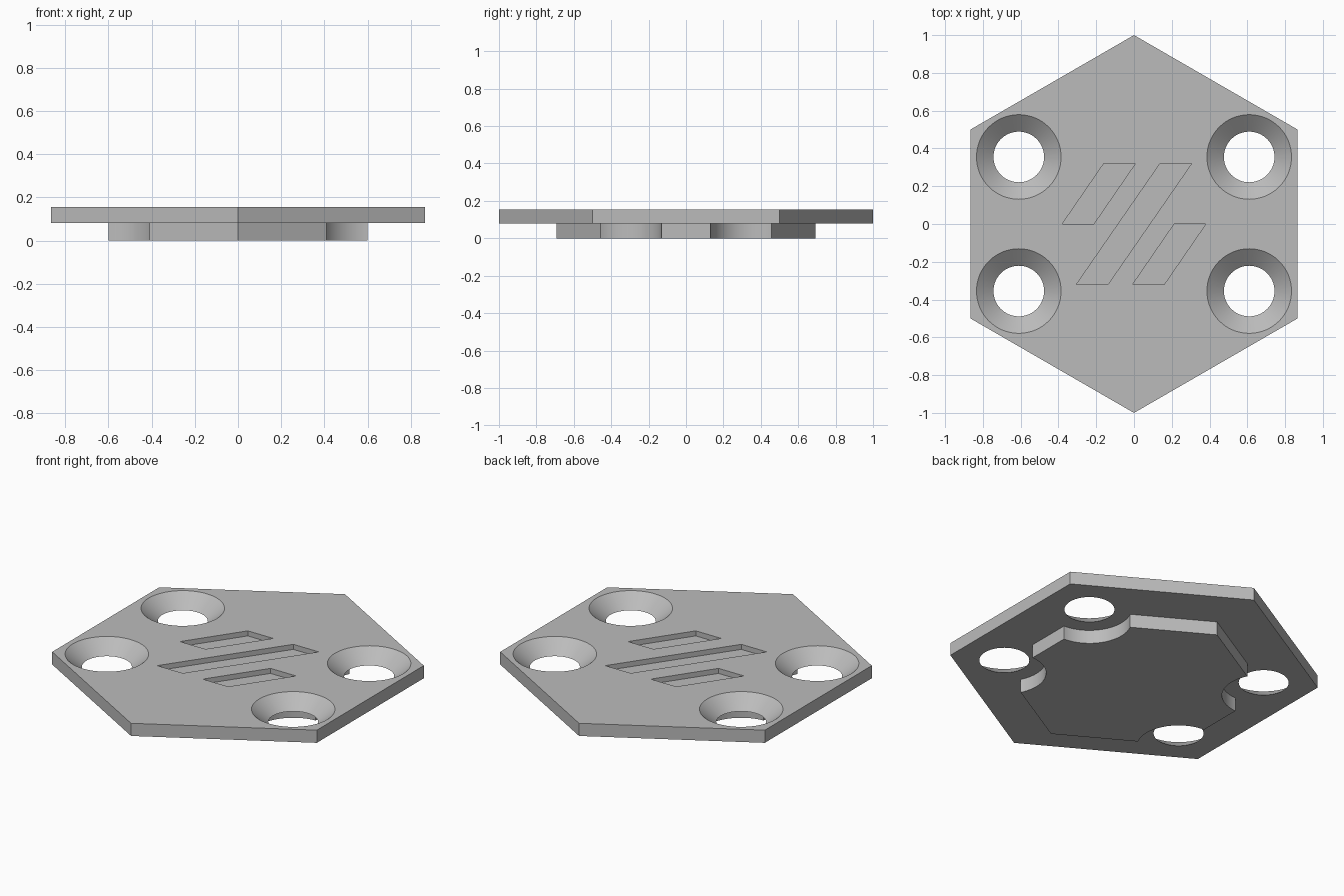
import bpy
import math

if "Cube" in bpy.data.objects:
    bpy.data.objects.remove(bpy.data.objects["Cube"])

PLATE_LOW, PLATE_TOP = 0.08, 0.155
HOLE_X, HOLE_Y = 0.61, 0.355
HOLE_LOW_R, HOLE_TOP_R = 0.134, 0.224
SLOT_DEPTH = 0.03

grey = bpy.data.materials.new("plain grey")
grey.use_nodes = True
grey.diffuse_color = (0.5, 0.5, 0.5, 1)
grey.node_tree.nodes["Principled BSDF"].inputs["Base Color"].default_value = (0.5, 0.5, 0.5, 1)


def ring(radius, sides, cx=0, cy=0):
    """Counter-clockwise polygon with its first corner on +y."""
    return [(cx - radius * math.sin(math.tau * i / sides),
             cy + radius * math.cos(math.tau * i / sides)) for i in range(sides)]


def solid(name, low, high, z0, z1):
    """Closed solid between two outlines with the same number of corners."""
    n = len(low)
    verts = [(x, y, z0) for x, y in low] + [(x, y, z1) for x, y in high]
    faces = [list(range(n))[::-1], list(range(n, 2 * n))]
    faces += [[i, (i + 1) % n, n + (i + 1) % n, n + i] for i in range(n)]
    mesh = bpy.data.meshes.new(name)
    mesh.from_pydata(verts, [], faces)
    mesh.materials.append(grey)
    obj = bpy.data.objects.new(name, mesh)
    bpy.context.collection.objects.link(obj)
    return obj


def combine(target, tool, operation):
    """Apply a boolean and throw the tool away."""
    mod = target.modifiers.new("boolean", 'BOOLEAN')
    mod.operation = operation
    mod.solver = 'EXACT'
    mod.object = tool
    bpy.context.view_layer.objects.active = target
    bpy.ops.object.modifier_apply(modifier=mod.name)
    bpy.data.objects.remove(tool)


corners = [(sx * HOLE_X, sy * HOLE_Y) for sx in (-1, 1) for sy in (-1, 1)]

# Lower boss, with a round bite beneath each hole
boss = solid("lower_boss", ring(0.693, 6), ring(0.693, 6), 0, PLATE_LOW + 0.02)
for cx, cy in corners:
    bite = ring(HOLE_TOP_R, 64, cx, cy)
    combine(boss, solid("bite_cutter", bite, bite, -0.1, 0.2), 'DIFFERENCE')

# Hexagonal plate fused to the boss
plate = solid("hexagonal_plate", ring(1, 6), ring(1, 6), PLATE_LOW, PLATE_TOP)
combine(plate, boss, 'UNION')

# Countersunk holes: the cone runs past both faces of the plate
slope = (HOLE_TOP_R - HOLE_LOW_R) / (PLATE_TOP - PLATE_LOW)
extra = 0.02
for cx, cy in corners:
    cone = solid("countersink_cutter",
                 ring(HOLE_LOW_R - slope * extra, 64, cx, cy),
                 ring(HOLE_TOP_R + slope * extra, 64, cx, cy),
                 PLATE_LOW - extra, PLATE_TOP + extra)
    combine(plate, cone, 'DIFFERENCE')

# Three slanted slots: lower-left x, upper-left x, lower y, upper y
for x0, x1, y0, y1 in ((-0.38, -0.16, 0, 0.32),
                       (-0.305, 0.138, -0.32, 0.32),
                       (-0.007, 0.213, -0.32, 0)):
    w = 0.167
    outline = [(x0, y0), (x0 + w, y0), (x1 + w, y1), (x1, y1)]
    combine(plate, solid("slot_cutter", outline, outline,
                         PLATE_TOP - SLOT_DEPTH, PLATE_TOP + 0.1), 'DIFFERENCE')

# Smooth round walls, crisp edges
bpy.ops.object.select_all(action='DESELECT')
plate.select_set(True)
bpy.context.view_layer.objects.active = plate
bpy.ops.object.shade_smooth_by_angle(angle=math.radians(25))
